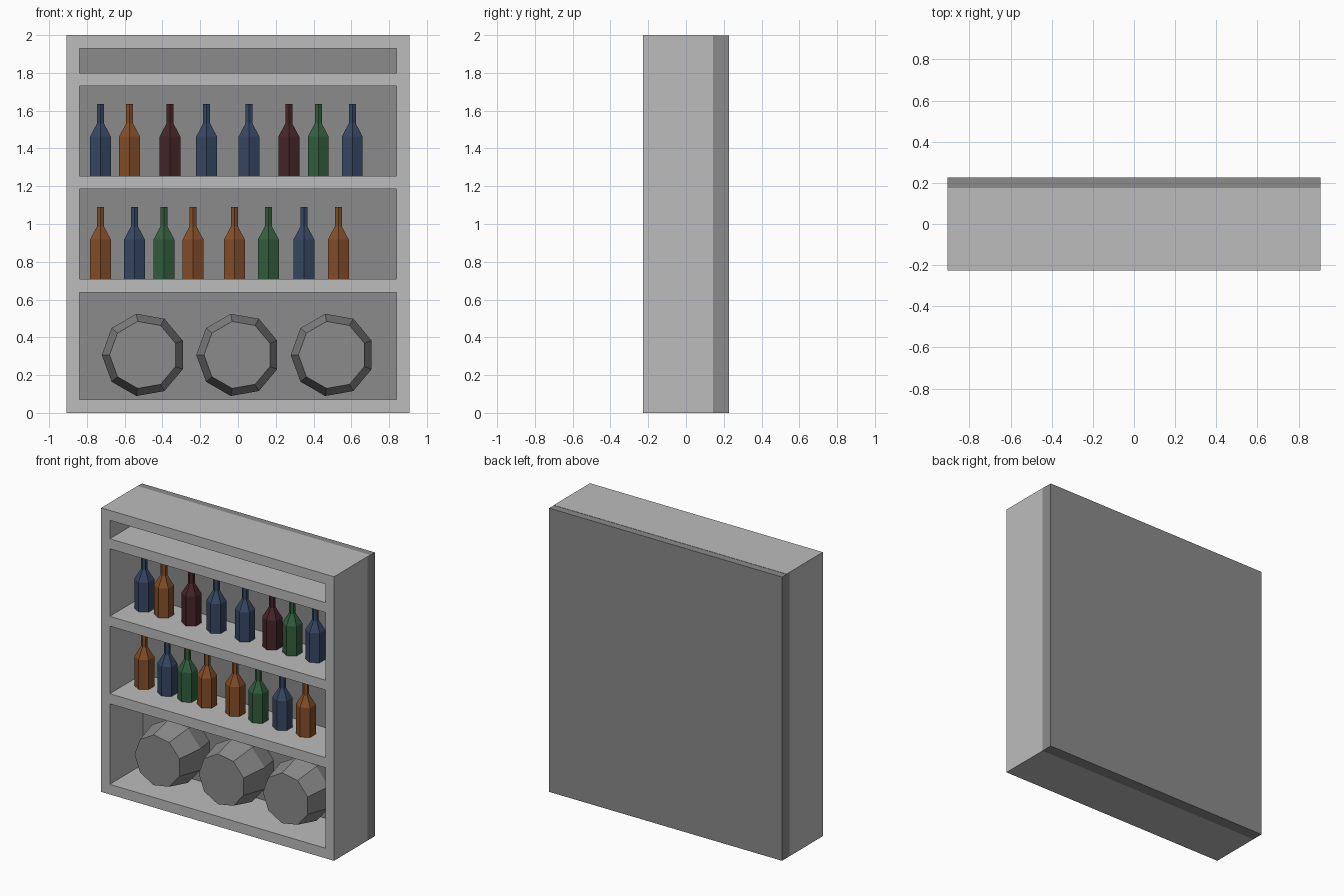
import bpy, bmesh, math

if "Cube" in bpy.data.objects:
    bpy.data.objects.remove(bpy.data.objects["Cube"])


def material(name, r, g, b):
    """Material from 0-255 display values, stored as linear colour."""
    m = bpy.data.materials.new(name)
    lin = [((c / 255 + 0.055) / 1.055) ** 2.4 for c in (r, g, b)]
    m.diffuse_color = (*lin, 1)
    m.use_nodes = True
    m.node_tree.nodes["Principled BSDF"].inputs["Base Color"].default_value = m.diffuse_color
    return m


LIGHT = material("light_grey", 188, 188, 188)
DARK = material("dark_grey", 139, 139, 139)
GLASS = {
    "b": material("blue_glass", 54, 71, 99),
    "o": material("amber_glass", 132, 78, 40),
    "r": material("red_glass", 70, 37, 41),
    "g": material("green_glass", 51, 94, 61),
}


def finish(name, bm, mat):
    bmesh.ops.recalc_face_normals(bm, faces=bm.faces)
    me = bpy.data.meshes.new(name)
    bm.to_mesh(me)
    bm.free()
    me.materials.append(mat)
    ob = bpy.data.objects.new(name, me)
    bpy.context.collection.objects.link(ob)
    return ob


def box(name, x, y, z, mat):
    bm = bmesh.new()
    bmesh.ops.create_cube(bm, size=1)
    for v in bm.verts:
        for i, (a, b) in enumerate((x, y, z)):
            v.co[i] = (a + b) / 2 + v.co[i] * (b - a)
    return finish(name, bm, mat)


def lathe(name, profile, sides, start, mat):
    """Flat-faced turned solid around z from (radius, height) rings."""
    bm = bmesh.new()
    rings = []
    for r, h in profile:
        angles = [start + 2 * math.pi * i / sides for i in range(sides)]
        rings.append([bm.verts.new((r * math.cos(a), r * math.sin(a), h)) for a in angles])
    for lo, hi in zip(rings, rings[1:]):
        for i in range(sides):
            j = (i + 1) % sides
            bm.faces.new((lo[i], lo[j], hi[j], hi[i]))
    bm.faces.new(rings[0][::-1])
    bm.faces.new(rings[-1])
    return finish(name, bm, mat)


# Cabinet sides, boards and back panel
W, INNER, FRONT, BACK, PANEL = 0.907, 0.84, -0.227, 0.227, 0.143
box("left_side", (-W, -INNER), (FRONT, PANEL), (0, 2), LIGHT)
box("right_side", (INNER, W), (FRONT, PANEL), (0, 2), LIGHT)
box("bottom_board", (-INNER, INNER), (FRONT, PANEL), (0, 0.071), LIGHT)
box("lower_shelf", (-INNER, INNER), (FRONT, PANEL), (0.638, 0.709), LIGHT)
box("middle_shelf", (-INNER, INNER), (FRONT, PANEL), (1.185, 1.254), LIGHT)
box("upper_shelf", (-INNER, INNER), (FRONT, PANEL), (1.73, 1.80), LIGHT)
box("top_board", (-INNER, INNER), (FRONT, PANEL), (1.93, 2), LIGHT)
box("top_rear_strip", (-W, W), (PANEL, 0.176), (1.995, 2), LIGHT)
box("back_panel", (-W, W), (PANEL, BACK), (0, 1.998), DARK)

# Six-sided bottles, one list of (colour, x) for each shelf
BOTTLE = [(0.064, 0), (0.064, 0.208), (0.0215, 0.278), (0.0215, 0.381)]
ROWS = {
    1.254: ("borbbrgb", (-0.728, -0.574, -0.36, -0.166, 0.058, 0.269, 0.425, 0.605)),
    0.709: ("obgoogbo", (-0.728, -0.548, -0.392, -0.238, -0.019, 0.161, 0.349, 0.531)),
}
for z, (colours, xs) in ROWS.items():
    for c, x in zip(colours, xs):
        ob = lathe("bottle", BOTTLE, 6, math.pi / 2, GLASS[c])
        ob.location = (x, -0.003, z)

# Nine-sided barrels lying front to back
for x in (-0.5, 0, 0.5):
    ob = lathe("barrel", [(0.18, -0.18), (0.221, 0), (0.18, 0.18)], 9, math.pi, DARK)
    ob.rotation_euler = (math.pi / 2, 0, 0)
    ob.location = (x, 0, 0.307)
